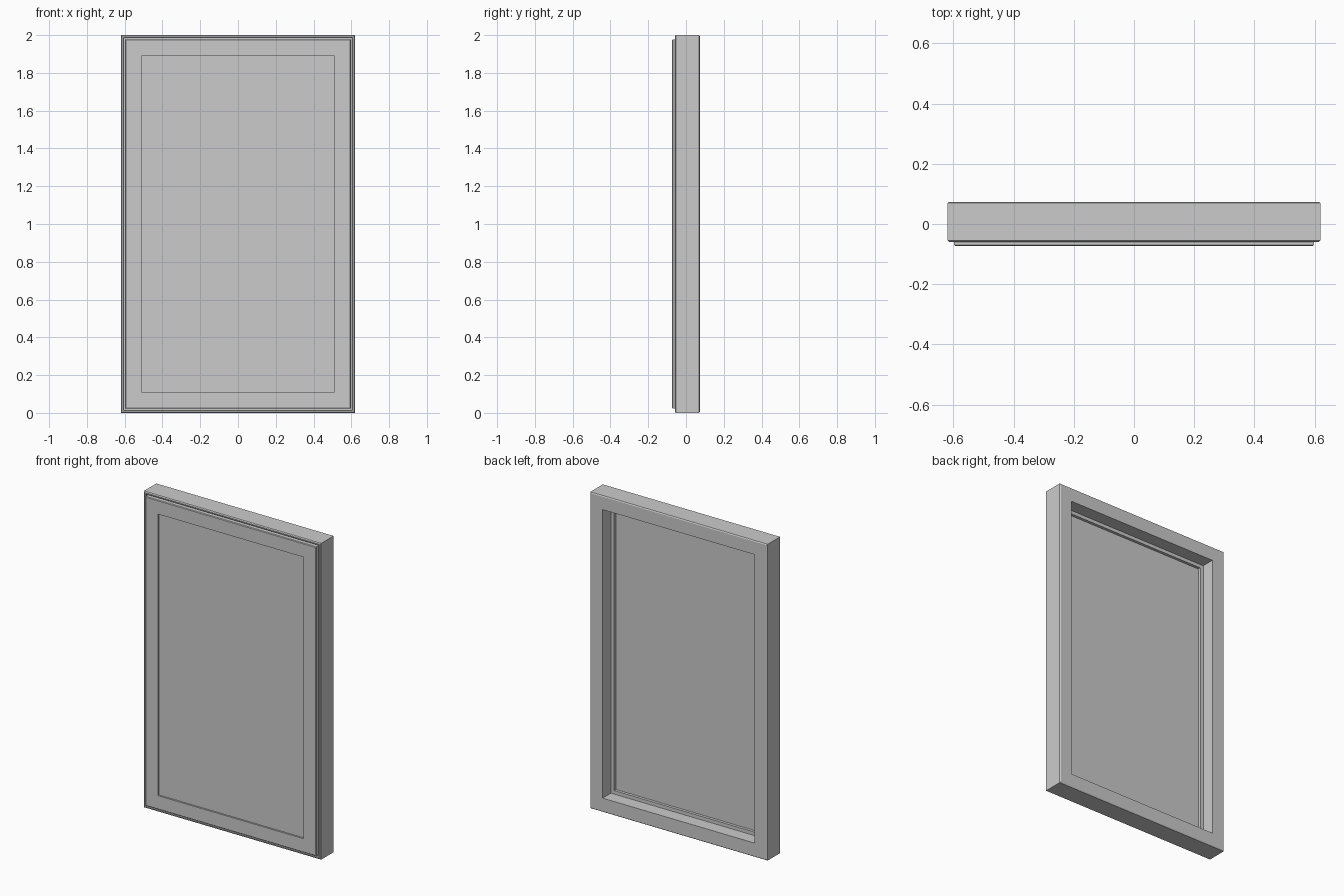
import bpy, bmesh

if "Cube" in bpy.data.objects:
    bpy.data.objects.remove(bpy.data.objects["Cube"])

W, H = 0.62, 2.0   # half width and height of the outer frame


def make_object(name, bm):
    bmesh.ops.recalc_face_normals(bm, faces=bm.faces)
    mesh = bpy.data.meshes.new(name)
    bm.to_mesh(mesh)
    bm.free()
    ob = bpy.data.objects.new(name, mesh)
    bpy.context.collection.objects.link(ob)
    return ob


def ring(name, profile):
    """Mitred rectangular ring; profile is a closed loop of (inset, y)."""
    bm = bmesh.new()
    corners = []
    for sx, top in ((-1, 0), (1, 0), (1, 1), (-1, 1)):
        corners.append([bm.verts.new((sx * (W - d), y, H - d if top else d))
                        for d, y in profile])
    n = len(profile)
    for i in range(4):
        a, b = corners[i], corners[(i + 1) % 4]
        for j in range(n):
            k = (j + 1) % n
            bm.faces.new((a[j], b[j], b[k], a[k]))
    return make_object(name, bm)


def slab(name, inset, y0, y1):
    bm = bmesh.new()
    bmesh.ops.create_cube(bm, size=1)
    for v in bm.verts:
        v.co.x *= 2 * (W - inset)
        v.co.y = y0 if v.co.y < 0 else y1
        v.co.z = inset if v.co.z < 0 else H - inset
    return make_object(name, bm)


# Outer frame with chamfered edges and a rebate that holds the sash
ring("outer_frame", [
    (0.006, -0.059), (0.0, -0.054), (0.0, 0.069), (0.006, 0.073),
    (0.088, 0.073), (0.088, -0.010), (0.016, -0.010),
    (0.016, -0.056), (0.013, -0.059)])

# Sash standing slightly proud of the frame
ring("sash", [
    (0.026, -0.073), (0.022, -0.069), (0.022, -0.010),
    (0.110, -0.010), (0.110, -0.073)])

# Glass pane tucked into the sash
slab("glass_pane", 0.106, -0.062, -0.028)
